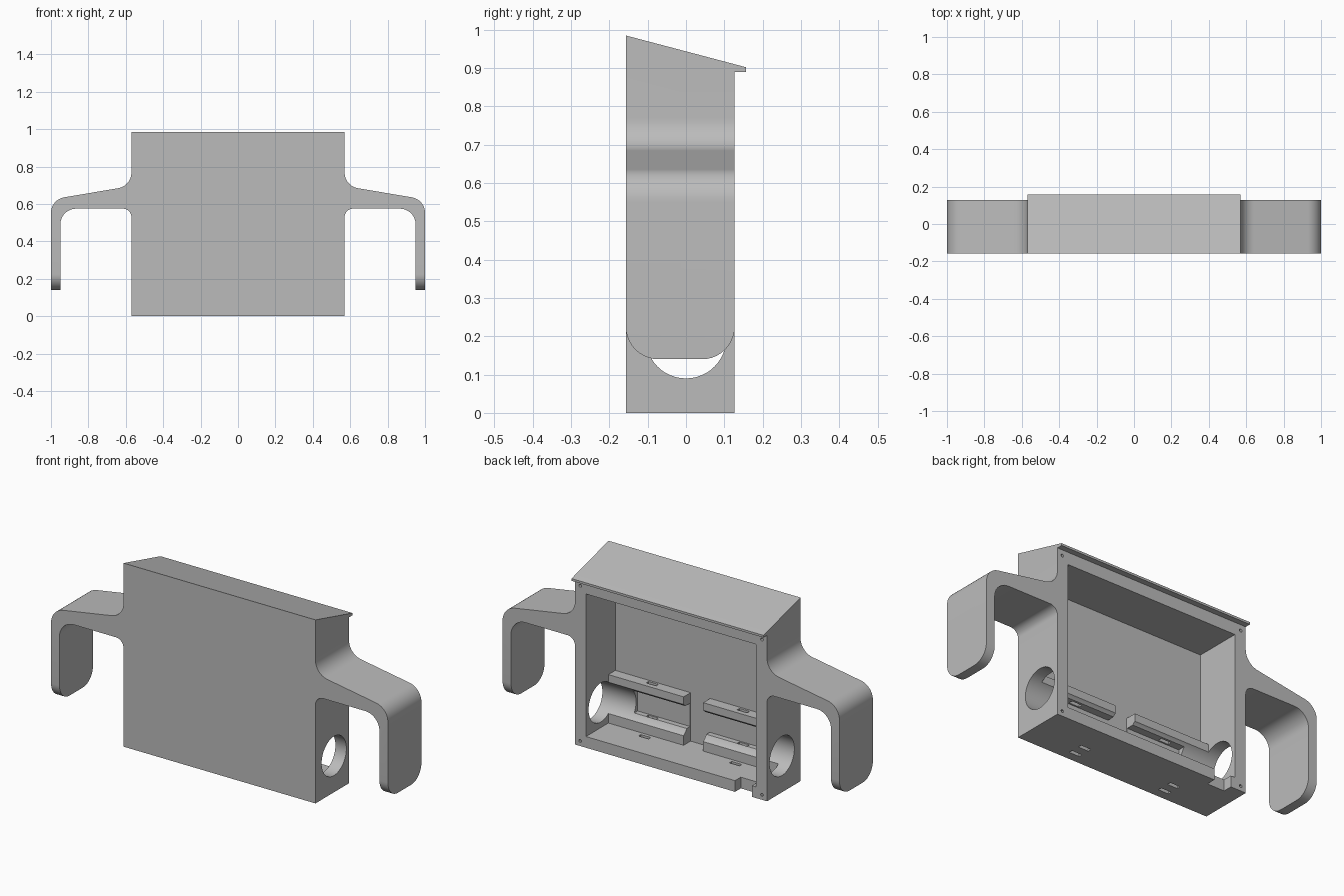
import bpy, bmesh, math
from mathutils import Matrix

cube = bpy.data.objects.get("Cube")
if cube:
    bpy.data.objects.remove(cube, do_unlink=True)

grey = bpy.data.materials.new("plain grey")
grey.use_nodes = True
grey.diffuse_color = (0.5, 0.5, 0.5, 1)
grey.node_tree.nodes["Principled BSDF"].inputs["Base Color"].default_value = (0.5, 0.5, 0.5, 1)

FRONT, BACK, SIDE, TOP = -0.157, 0.127, 0.57, 0.985
INNER, FLOOR, CEILING, PANEL = 0.505, 0.06, 0.825, -0.122
PIPE_R, PIPE_Z = 0.105, 0.195


def finish(name, bm):
    bmesh.ops.recalc_face_normals(bm, faces=bm.faces)
    mesh = bpy.data.meshes.new(name)
    bm.to_mesh(mesh)
    bm.free()
    mesh.materials.append(grey)
    obj = bpy.data.objects.new(name, mesh)
    bpy.context.collection.objects.link(obj)
    return obj


def box(name, x, y, z):
    bm = bmesh.new()
    bmesh.ops.create_cube(bm, size=1)
    for v in bm.verts:
        for i, (lo, hi) in enumerate((x, y, z)):
            v.co[i] = hi if v.co[i] > 0 else lo
    return finish(name, bm)


def cylinder(name, radius, depth, centre, axis, sides):
    bm = bmesh.new()
    turn = Matrix.Rotation(math.pi / 2, 4, axis)
    bmesh.ops.create_cone(bm, cap_ends=True, segments=sides, radius1=radius, radius2=radius,
                          depth=depth, matrix=Matrix.Translation(centre) @ turn)
    return finish(name, bm)


def cut(target, cutter):
    mod = target.modifiers.new("cut", "BOOLEAN")
    mod.operation, mod.solver, mod.object = "DIFFERENCE", "EXACT", cutter
    bpy.context.view_layer.objects.active = target
    bpy.ops.object.modifier_apply(modifier=mod.name)
    bpy.data.objects.remove(cutter, do_unlink=True)


def arc(cx, cz, r, start, end, steps=10):
    angles = [math.radians(start + (end - start) * i / steps) for i in range(steps + 1)]
    return [(cx + r * math.cos(a), cz + r * math.sin(a)) for a in angles]


def smooth(obj):
    bpy.ops.object.select_all(action="DESELECT")
    obj.select_set(True)
    bpy.context.view_layer.objects.active = obj
    bpy.ops.object.shade_smooth_by_angle(angle=math.radians(30))


# Housing and both hooked arms share one silhouette
half = [(SIDE, 0)]
half += arc(0.615, 0.53, 0.045, 180, 90)            # fillet under the arm
half += arc(0.865, 0.49, 0.085, 90, 0)              # inside of the hook
half += [(0.95, 0.14), (1.0, 0.14)]
half += arc(0.915, 0.552, 0.085, 0, 80)             # outside of the hook
half += arc(0.655, 0.768, 0.085, 260, 180)          # fillet above the arm
half += [(SIDE, TOP)]
outline = half + [(-x, z) for x, z in reversed(half)]

bm = bmesh.new()
face = bm.faces.new([bm.verts.new((x, FRONT, z)) for x, z in outline])
grown = bmesh.ops.extrude_face_region(bm, geom=[face])["geom"]
for v in grown:
    if isinstance(v, bmesh.types.BMVert):
        v.co.y = BACK
        if v.co.z > 0.98:
            v.co.z = 0.91                           # sloping roof
bmesh.ops.recalc_face_normals(bm, faces=bm.faces)
tips = [e for e in bm.edges if all(abs(v.co.z - 0.14) < 0.001 for v in e.verts)
        and abs(e.verts[0].co.y - e.verts[1].co.y) < 0.001]
bmesh.ops.bevel(bm, geom=tips, offset=0.085, segments=10, profile=0.5,
                affect="EDGES", clamp_overlap=False)
housing = finish("housing_with_arms", bm)

# Open back, pipe holes, cable notch and screw holes
cut(housing, box("cavity", (-INNER, INNER), (PANEL, 0.3), (FLOOR, CEILING)))
cut(housing, cylinder("pipe_hole", PIPE_R, 1.4, (0, 0, PIPE_Z), "Y", 48))
cut(housing, box("cable_notch", (-0.48, -0.38), (0.078, 0.2), (-0.1, 0.1)))
for sx in (-1, 1):
    for z in (0.027, 0.86):
        cut(housing, cylinder("screw_hole", 0.008, 0.12, (sx * 0.54, BACK, z), "X", 12))
    # Tie slots through the floor
    for y in (-0.1, -0.035):
        cut(housing, box("tie_slot", (sx * 0.27 - 0.03, sx * 0.27 + 0.03),
                         (y - 0.01, y + 0.01), (-0.1, 0.1)))
smooth(housing)

# Overhanging lip at the back of the roof
bm = bmesh.new()
lip = [(BACK, 0.89), (0.157, 0.89), (0.157, 0.902), (BACK, 0.91)]
face = bm.faces.new([bm.verts.new((-SIDE, y, z)) for y, z in lip])
grown = bmesh.ops.extrude_face_region(bm, geom=[face])["geom"]
bmesh.ops.translate(bm, vec=(2 * SIDE, 0, 0),
                    verts=[v for v in grown if isinstance(v, bmesh.types.BMVert)])
finish("roof_lip", bm)

# Pair of pipe cradles against the front panel
for sx, side in ((-1, "right"), (1, "left")):
    def span(a, b):
        return tuple(sorted((sx * a, sx * b)))
    cradle = box(side + "_pipe_cradle", span(0.058, INNER), (PANEL, -0.063), (FLOOR, 0.32))
    cut(cradle, cylinder("channel", PIPE_R, 1.4, (0, 0, PIPE_Z), "Y", 48))
    cut(cradle, box("pocket", span(0, 0.37), (-0.118, 0), (0.14, 0.265)))
    cut(cradle, box("tie_slot", span(0.24, 0.3), (-0.11, -0.09), (0, 0.4)))
    smooth(cradle)
